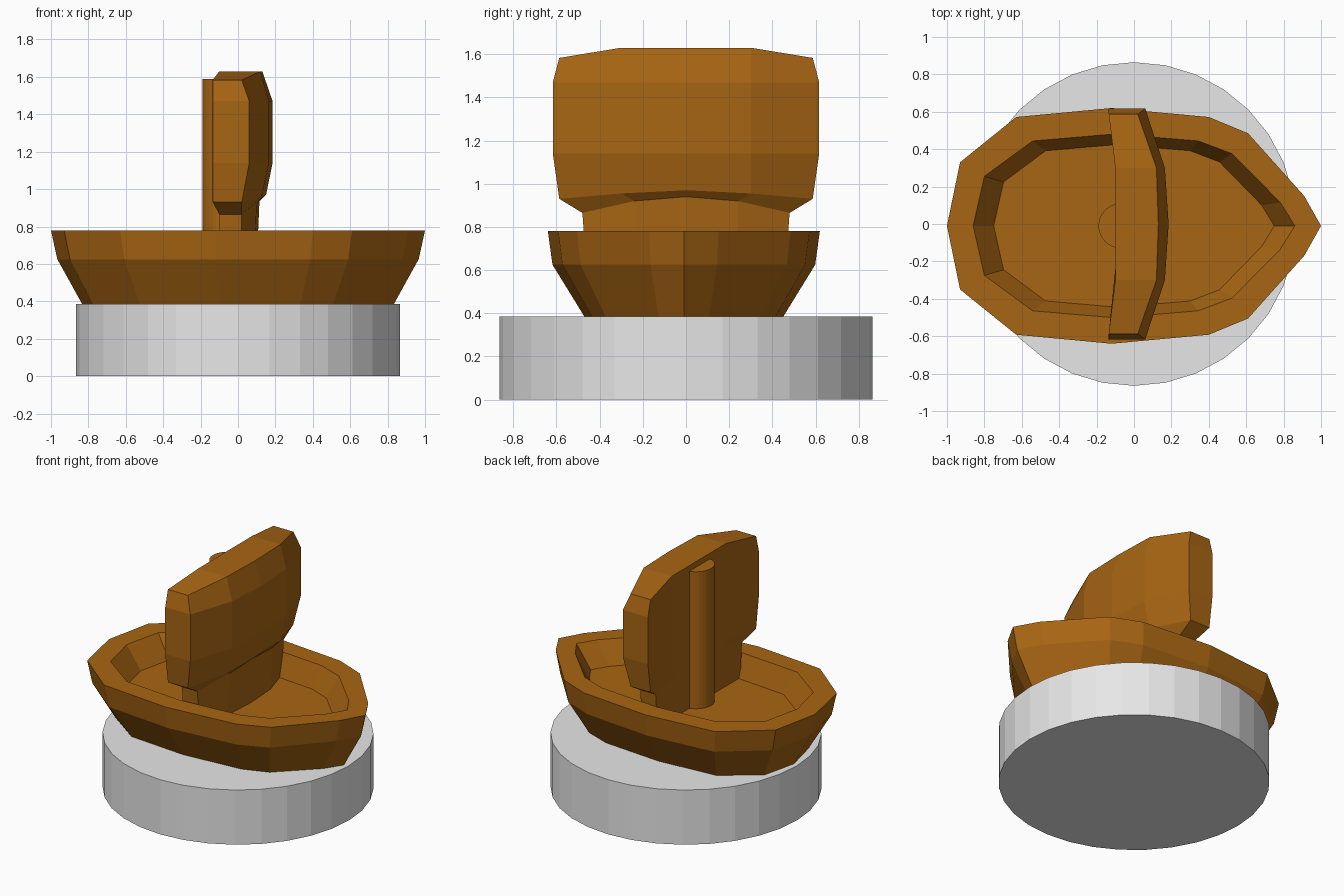
import bpy

old = bpy.data.objects.get("Cube")
if old:
    bpy.data.objects.remove(old, do_unlink=True)


def material(name, colour):
    m = bpy.data.materials.new(name)
    m.use_nodes = True
    m.diffuse_color = (*colour, 1)
    m.node_tree.nodes["Principled BSDF"].inputs["Base Color"].default_value = (*colour, 1)
    return m


def loft(name, rings, mat, strip_caps=False):
    """Bridge equal-sized rings of points and close both ends."""
    n = len(rings[0])
    verts = [p for ring in rings for p in ring]
    faces = []
    for r in range(len(rings) - 1):
        for i in range(n):
            j = (i + 1) % n
            faces.append((r * n + i, r * n + j, (r + 1) * n + j, (r + 1) * n + i))
    last = (len(rings) - 1) * n
    if strip_caps:
        for i in range(n // 2 - 1):
            quad = (i, i + 1, n - 2 - i, n - 1 - i)
            faces.append(quad[::-1])
            faces.append(tuple(last + k for k in quad))
    else:
        faces.append(tuple(reversed(range(n))))
        faces.append(tuple(range(last, last + n)))
    mesh = bpy.data.meshes.new(name)
    mesh.from_pydata(verts, [], faces)
    mesh.materials.append(mat)
    ob = bpy.data.objects.new(name, mesh)
    bpy.context.collection.objects.link(ob)
    return ob


def cylinder(name, radius, bottom, top, x, y, mat):
    bpy.ops.mesh.primitive_cylinder_add(vertices=32, radius=radius, depth=top - bottom,
                                        location=(x, y, (bottom + top) / 2))
    ob = bpy.context.object
    ob.name = name
    ob.data.materials.append(mat)


brown = material("brown wood", (0.39, 0.13, 0.0065))
grey = material("light grey", (0.8, 0.8, 0.8))

# Round base
cylinder("base", 0.865, 0, 0.385, 0, 0, grey)

# Hull: one rim outline scaled up the outside, over the rim and down to the deck
half = [(-0.93, 0.34), (-0.63, 0.582), (-0.12, 0.63), (0.4, 0.582), (0.61, 0.495), (0.91, 0.16)]
outline = [(-1, 0)] + [(x, -y) for x, y in half] + [(1, 0)] + half[::-1]
levels = [(0.83, 0.727, 0.38), (0.966, 0.966, 0.625), (1, 1, 0.78),
          (0.86, 0.78, 0.78), (0.75, 0.69, 0.625)]
loft("hull", [[(x * sx, y * sy - 0.01, z) for x, y in outline] for sx, sy, z in levels], brown)

# Mast
cylinder("mast", 0.12, 0.6, 1.59, -0.07, -0.01, brown)

# Billowing sail on its foot: (y, z, back x, front x) at the end, quarter and centre
foot = [(0.46, 0.6, -0.1, 0.02), (0.24, 0.6, -0.1, 0.085), (0, 0.6, -0.1, 0.1)]
neck = [(0.48, 0.865, -0.1, 0.02), (0.24, 0.92, -0.1, 0.1), (0, 0.94, -0.1, 0.115)]
lower = [(0.587, 0.93, -0.135, 0.02), (0.3, 0.955, -0.1, 0.125), (0, 0.97, -0.1, 0.15)]
belly = [(0.617, 1.14, -0.135, 0.06), (0.3, 1.14, -0.1, 0.165), (0, 1.14, -0.1, 0.185)]
upper = [(y, 1.47, a, b) for y, z, a, b in belly]
top = [(0.587, 1.583, -0.135, 0.02), (0.3, 1.63, -0.1, 0.12), (0, 1.63, -0.1, 0.13)]
rings = []
for row in (foot, neck, lower, belly, upper, top):
    full = [(-y, z, a, b) for y, z, a, b in row] + row[1::-1]
    rings.append([(b, y, z) for y, z, a, b in full] + [(a, y, z) for y, z, a, b in full[::-1]])
loft("sail", rings, brown, strip_caps=True)
